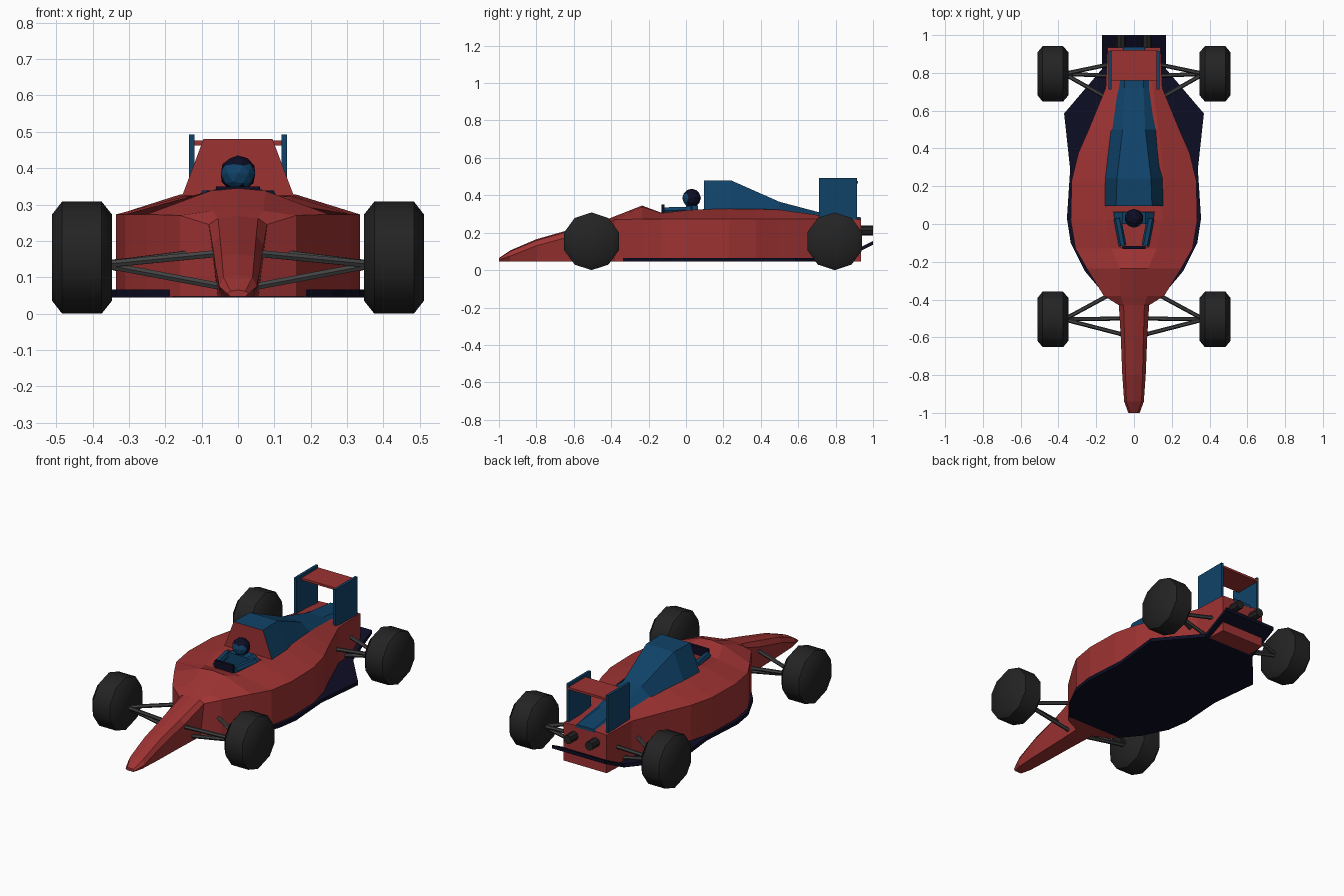
import bpy
import bmesh
from math import sin, cos, tau, radians
from mathutils import Vector

default_cube = bpy.data.objects.get("Cube")
if default_cube:
    bpy.data.objects.remove(default_cube, do_unlink=True)


def make_material(name, red, green, blue):
    material = bpy.data.materials.new(name)
    material.use_nodes = True
    colour = (red, green, blue, 1)
    material.diffuse_color = colour
    material.node_tree.nodes["Principled BSDF"].inputs["Base Color"].default_value = colour
    return material


RED = make_material("body red", .34, .032, .032)
BLUE = make_material("trim blue", .005, .055, .14)
NAVY = make_material("dark navy", .004, .004, .018)
BLACK = make_material("tyre black", .017, .017, .017)
GREY = make_material("arm grey", .055, .055, .055)


def finish(bm, name, *materials):
    """Turn a bmesh into a linked object with its materials."""
    bmesh.ops.recalc_face_normals(bm, faces=bm.faces)
    mesh = bpy.data.meshes.new(name)
    bm.to_mesh(mesh)
    bm.free()
    for material in materials:
        mesh.materials.append(material)
    part = bpy.data.objects.new(name, mesh)
    bpy.context.collection.objects.link(part)
    return part


def loft(name, rings, *materials):
    """Bridge a row of closed rings and cap both ends."""
    bm = bmesh.new()
    rows = [[bm.verts.new(point) for point in ring] for ring in rings]
    for near, far in zip(rows, rows[1:]):
        for i in range(len(near)):
            j = (i + 1) % len(near)
            bm.faces.new((near[i], near[j], far[j], far[i]))
    bm.faces.new(rows[0])
    bm.faces.new(rows[-1])
    return finish(bm, name, *materials)


def box(name, low, high, material):
    rings = [[(low[0], low[1], z), (high[0], low[1], z),
              (high[0], high[1], z), (low[0], high[1], z)]
             for z in (low[2], high[2])]
    return loft(name, rings, material)


def rod(name, start, end, radius, material, sides=6):
    """Straight bar between two points."""
    start, end = Vector(start), Vector(end)
    turn = (end - start).to_track_quat("Z", "Y")
    circle = [turn @ Vector((cos(tau * i / sides), sin(tau * i / sides), 0)) * radius
              for i in range(sides)]
    return loft(name, [[centre + p for p in circle] for centre in (start, end)], material)


def mirrored(half):
    """Complete a half section that runs from the bottom to the top."""
    return half + [(-x, y, z) for x, y, z in reversed(half) if x > 0]


# Hull: station, side width, rim height, shoulder width, shoulder height, ridge height
FLOOR_Z = .047
hull_stations = [
    (-1, .03, .055, .02, .062, .065),
    (-.94, .052, .075, .04, .1, .105),
    (-.8, .062, .13, .045, .158, .165),
    (-.6, .07, .185, .05, .215, .222),
    (-.43, .08, .245, .055, .262, .268),
    (-.38, .16, .27, .07, .283, .288),
    (-.235, .25, .273, .075, .338, .345),
    (-.13, .31, .273, .12, .305, .306),
    (.02, .335, .273, .15, .322, .323),
    (.23, .33, .273, .158, .328, .33),
    (.375, .295, .273, .145, .326, .33),
    (.5, .24, .273, .128, .322, .33),
    (.72, .15, .273, .1, .292, .295),
    (.935, .14, .27, .07, .274, .275),
]
hull_rings = []
for y, side, rim, shoulder, shoulder_z, ridge in hull_stations:
    base = side * (.7 if y < -.4 else 1)
    hull_rings.append(mirrored([(base, y, FLOOR_Z), (side, y, rim),
                                (shoulder, y, shoulder_z), (0, y, ridge)]))
hull = loft("hull", hull_rings, RED)

# Cockpit opening cut into the hull
opening = [(-.11, .065), (.11, .065), (.07, -.125), (-.07, -.125)]
cutter = loft("cockpit_cutter", [[(x, y, z) for x, y in opening] for z in (.22, .5)], RED)
cutter.hide_render = True
cutter.hide_viewport = True
cutter.display_type = "WIRE"
cut = hull.modifiers.new("cockpit opening", "BOOLEAN")
cut.operation = "DIFFERENCE"
cut.solver = "EXACT"
cut.object = cutter

# Engine cover: blue, with a red forward face
cover_stations = [
    (.095, .157, .315, .095, .48),
    (.24, .157, .315, .09, .48),
    (.5, .125, .315, .06, .365),
    (.72, .095, .285, .05, .307),
    (.936, .065, .265, .055, .282),
]
cover = loft("engine_cover",
             [mirrored([(low, y, low_z), (top, y, top_z)])
              for y, low, low_z, top, top_z in cover_stations], BLUE, RED)
for face in cover.data.polygons:
    if face.normal.y < -.9:
        face.material_index = 1

# Floor plate with the rear end kicked up
floor_outline = [(-.345, .18), (-.25, .26), (-.1, .335), (.03, .355),
                 (.29, .338), (.585, .37), (.82, .17), (1, .17)]
floor_rings = []
for y, half in floor_outline:
    lift = max(0, y - .82) * .5
    floor_rings.append(mirrored([(half, y, .045 + lift), (half, y, .066 + lift)]))
loft("floor_plate", floor_rings, NAVY)

# Rear wing
box("rear_wing", (-.125, .76, .463), (.125, .92, .476), RED)
for side in (1, -1):
    edges = sorted((side * .12, side * .135))
    box("wing_endplate", (edges[0], .712, .26), (edges[1], .915, .493), BLUE)

# Wheels, suspension arms and exhausts
RADIUS = .154
tyre_profile = [(.346, .118), (.375, RADIUS), (.484, RADIUS), (.512, .118)]
arm_mounts = {
    "front": (-.505, [(.06, -.585, .165), (.05, -.5, .075), (.13, -.375, .165)]),
    "rear": (.795, [(.13, .845, .17), (.13, .785, .08), (.13, .66, .17)]),
}
for end, (axle, mounts) in arm_mounts.items():
    for side, label in ((1, "left"), (-1, "right")):
        rings = [[(side * x, axle + r * sin(tau * i / 10), RADIUS + r * cos(tau * i / 10))
                  for i in range(10)] for x, r in tyre_profile]
        tyre = loft(f"{end}_{label}_wheel", rings, BLACK)
        tyre.data.shade_smooth()
        tyre.data.set_sharp_from_angle(angle=radians(45))
        for x, y, z in mounts:
            rod(f"{end}_{label}_arm", (side * .37, axle, .135), (side * x, y, z), .011, GREY)
for side in (1, -1):
    rod("exhaust", (side * .07, .92, .212), (side * .07, 1, .212), .026, BLACK, 8)

# Driver: torso, arms, steering wheel
loft("driver_torso", [[(-w, .0, z), (w, .0, z), (w, .064, z), (-w, .064, z)]
                      for w, z in ((.07, .215), (.105, .31), (.06, .345))], BLUE)
for side in (1, -1):
    rod("driver_arm", (side * .088, .03, .322), (side * .06, -.115, .318), .02, BLUE)
box("steering_wheel", (-.06, -.132, .3), (.06, -.116, .35), NAVY)

# Helmet with a blue visor on its forward faces
bm = bmesh.new()
bmesh.ops.create_icosphere(bm, subdivisions=2, radius=.05)
bmesh.ops.translate(bm, verts=bm.verts, vec=(0, .03, .385))
helmet = finish(bm, "helmet", NAVY, BLUE)
for face in helmet.data.polygons:
    if face.normal.y < -.35 and -.75 < face.normal.z < .5:
        face.material_index = 1
